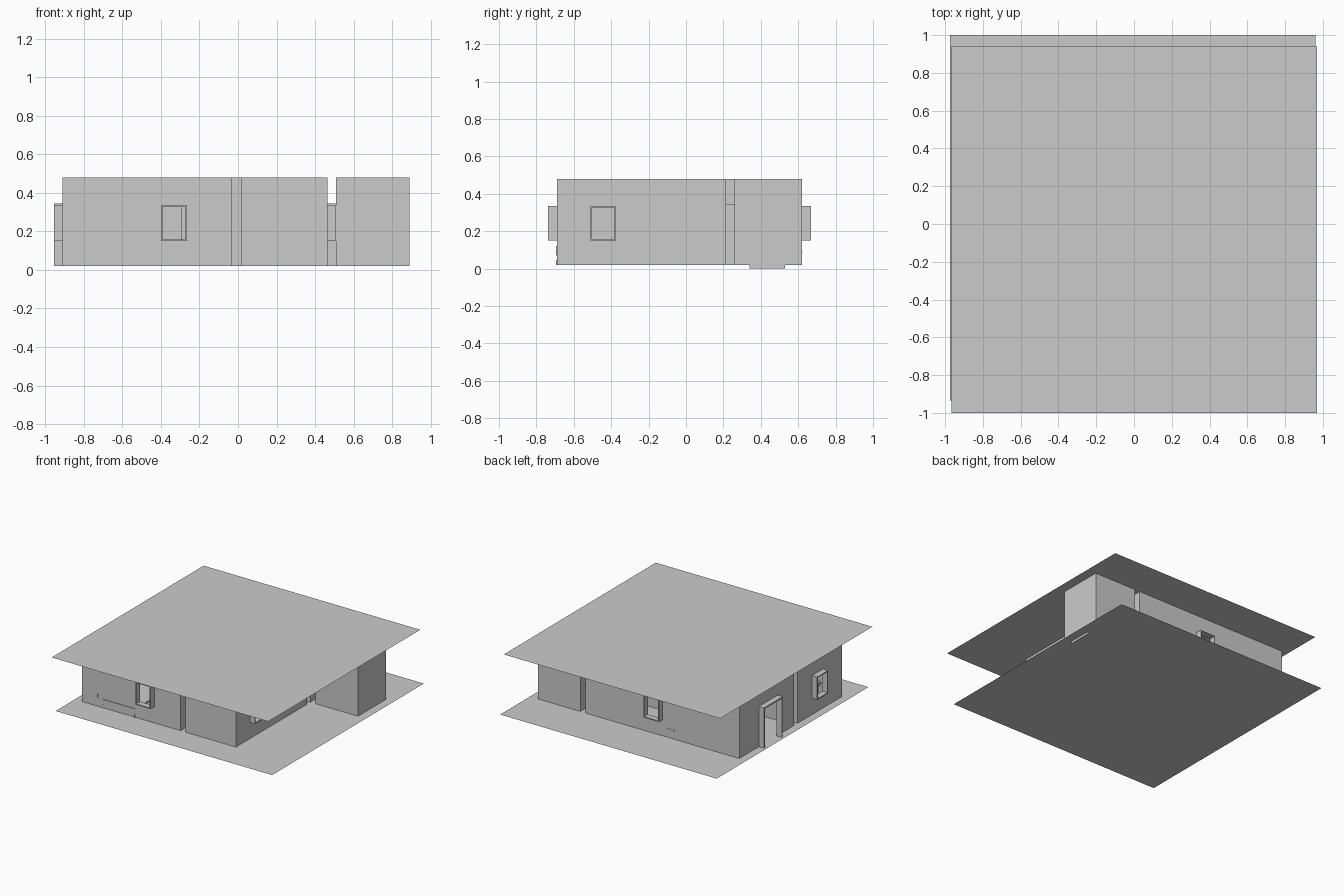
import bpy

if "Cube" in bpy.data.objects:
    bpy.data.objects.remove(bpy.data.objects["Cube"])

FLOOR, TOP = 0.02, 0.48
WZ = (0.15, 0.335)      # window heights
DZ = (FLOOR, 0.345)     # door heights


def mesh(name, verts, faces):
    me = bpy.data.meshes.new(name)
    me.from_pydata(verts, [], faces)
    ob = bpy.data.objects.new(name, me)
    bpy.context.collection.objects.link(ob)
    return ob


def slab(name, x0, x1, y0, y1, z):
    return mesh(name, [(x0, y0, z), (x1, y0, z), (x1, y1, z), (x0, y1, z)], [(0, 1, 2, 3)])


def boxes(name, items):
    """One object from boxes given as (x0, x1, y0, y1, z0, z1)."""
    v, f = [], []
    for b in items:
        n = len(v)
        v += [(x, y, z) for x in b[0:2] for y in b[2:4] for z in b[4:6]]
        f += [tuple(n + i for i in q) for q in
              ((0, 1, 3, 2), (4, 6, 7, 5), (0, 4, 5, 1), (2, 3, 7, 6), (0, 2, 6, 4), (1, 5, 7, 3))]
    return mesh(name, v, f)


def room(name, pts, holes):
    """Single-sheet walls round a counter-clockwise outline.
    holes: wall index -> (lo, hi, z0, z1) along that wall's axis."""
    v, f = [], []
    for i, p in enumerate(pts):
        q = pts[(i + 1) % len(pts)]
        ax = 0 if p[1] == q[1] else 1
        s, e = p[ax], q[ax]
        panels = [(s, e, FLOOR, TOP)]
        rows = sorted(holes.get(i, []), reverse=e < s)
        if rows:
            panels, cur = [], s
            for lo, hi, z0, z1 in rows:
                a, b = (lo, hi) if e > s else (hi, lo)
                panels += [(cur, a, FLOOR, TOP), (a, b, z1, TOP)]
                if z0 > FLOOR:
                    panels.append((a, b, FLOOR, z0))
                cur = b
            panels.append((cur, e, FLOOR, TOP))
        for a, b, z0, z1 in panels:
            n = len(v)
            for t, z in ((a, z0), (b, z0), (b, z1), (a, z1)):
                v.append((t, p[1], z) if ax == 0 else (p[0], t, z))
            f.append((n, n + 1, n + 2, n + 3))
    return mesh(name, v, f)


def frame(name, axis, lo, hi, d0, d1, z, t=0.008, sill=True):
    """Thin frame round an opening running along axis, from depth d0 to d1."""
    bars = [(lo, lo + t, *z), (hi - t, hi, *z), (lo + t, hi - t, z[1] - t, z[1])]
    if sill:
        bars.append((lo + t, hi - t, z[0], z[0] + t))
    out = [(a, b, d0, d1, c, d) if axis == 'x' else (d0, d1, a, b, c, d) for a, b, c, d in bars]
    return boxes(name, out)


# ground and flat roof sheets
slab("ground", -0.975, 0.96, -0.935, 1.0, FLOOR)
slab("roof", -0.965, 0.97, -1.0, 0.94, TOP)

# four rooms separated by narrow wall gaps
room("front_left_room",
     [(-0.91, -0.69), (-0.03, -0.69), (-0.03, -0.125), (-0.91, -0.125)],
     {0: [(-0.40, -0.265, *WZ)], 2: [(-0.30, -0.11, *DZ)], 3: [(-0.45, -0.31, *WZ)]})
room("front_right_room",
     [(0.015, -0.69), (0.465, -0.69), (0.465, 0.215), (0.015, 0.215)],
     {1: [(-0.51, -0.375, *WZ)], 2: [(0.15, 0.34, *DZ)]})
room("main_room",
     [(-0.91, -0.08), (-0.03, -0.08), (-0.03, 0.26), (0.465, 0.26), (0.465, 0.62), (-0.91, 0.62)],
     {0: [(-0.30, -0.11, *DZ)], 2: [(0.15, 0.34, *DZ)], 3: [(0.34, 0.53, *DZ)],
      4: [(-0.225, -0.087, *WZ)], 5: [(0.13, 0.37, *DZ)]})
room("side_room",
     [(0.51, 0.26), (0.89, 0.26), (0.89, 0.62), (0.51, 0.62)],
     {3: [(0.34, 0.53, *DZ)]})

# window frames standing proud of the outer walls
frame("front_window", 'x', -0.40, -0.265, -0.738, -0.69, WZ)
frame("back_window", 'x', -0.225, -0.087, 0.62, 0.668, WZ)
frame("left_window", 'y', -0.45, -0.31, -0.955, -0.91, WZ)
frame("right_window", 'y', -0.51, -0.375, 0.465, 0.51, WZ)

# door frames: entrance, then the ones bridging the gaps between rooms
frame("entrance_frame", 'y', 0.13, 0.37, -0.955, -0.91, DZ, 0.012, False)
frame("front_left_door", 'x', -0.30, -0.11, -0.125, -0.08, DZ, sill=False)
frame("front_right_door", 'x', 0.15, 0.34, 0.215, 0.26, DZ, sill=False)
frame("side_room_door", 'y', 0.34, 0.53, 0.465, 0.51, DZ, sill=False)

# outer door threshold hanging below the ground sheet
mesh("threshold", [(0.89, 0.34, 0), (0.89, 0.53, 0), (0.89, 0.53, FLOOR), (0.89, 0.34, FLOOR)],
     [(0, 1, 2, 3)])

# bed whose rail and feet just break through the front wall
boxes("bed", [(-0.72, -0.435, -0.695, -0.30, 0.07, 0.09)] +
      [(x, x + 0.01, y, y + 0.01, FLOOR, 0.07 if y > -0.5 else 0.045)
       for x in (-0.723, -0.447) for y in (-0.694, -0.31)])
# small bedside stand
boxes("bedside_stand", [(-0.80, -0.745, -0.688, -0.63, FLOOR, 0.09),
                        (-0.776, -0.77, -0.694, -0.688, 0.09, 0.12)])
# low side table touching the back wall
boxes("side_table", [(-0.33, -0.25, 0.55, 0.623, 0.085, 0.092)] +
      [(x, x + 0.006, y, y + 0.006, FLOOR, 0.085) for x in (-0.33, -0.256) for y in (0.55, 0.612)])
